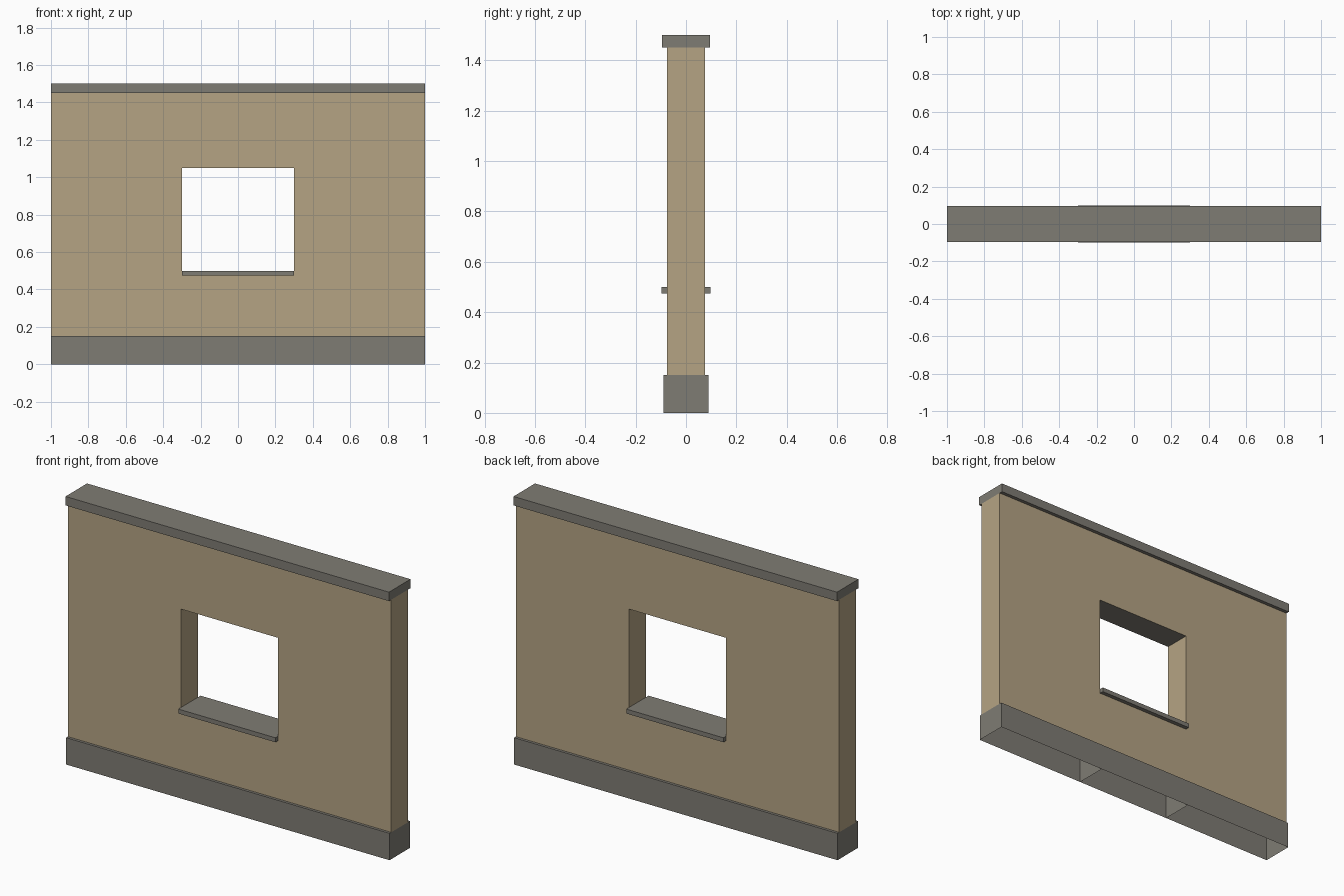
import bpy
import bmesh

if "Cube" in bpy.data.objects:
    bpy.data.objects.remove(bpy.data.objects["Cube"])


def material(name, rgb):
    m = bpy.data.materials.new(name)
    m.diffuse_color = (*rgb, 1.0)
    m.use_nodes = True
    m.node_tree.nodes["Principled BSDF"].inputs["Base Color"].default_value = m.diffuse_color
    return m


TAN = material("tan plaster", (0.462, 0.371, 0.231))
GREY = material("grey stone", (0.212, 0.202, 0.174))


def finish(name, bm, *mats):
    bmesh.ops.recalc_face_normals(bm, faces=bm.faces)
    mesh = bpy.data.meshes.new(name)
    bm.to_mesh(mesh)
    bm.free()
    for m in mats:
        mesh.materials.append(m)
    obj = bpy.data.objects.new(name, mesh)
    bpy.context.collection.objects.link(obj)
    return obj


def box(name, x0, x1, half_depth, z0, z1, mat, open_bottom=False):
    bm = bmesh.new()
    bmesh.ops.create_cube(bm, size=1)
    for v in bm.verts:
        v.co.x = x1 if v.co.x > 0 else x0
        v.co.y = half_depth if v.co.y > 0 else -half_depth
        v.co.z = z1 if v.co.z > 0 else z0
    if open_bottom:
        low = [f for f in bm.faces if all(v.co.z == f.verts[0].co.z for v in f.verts)
               and f.calc_center_median().z < (z0 + z1) / 2]
        bmesh.ops.delete(bm, geom=low, context='FACES_ONLY')
    return finish(name, bm, mat)


# Wall: rectangular frame around the window opening
def wall(half_depth):
    bm = bmesh.new()

    def ring(hx, z0, z1, y):
        return [bm.verts.new((x, y, z)) for x, z in
                ((-hx, z0), (hx, z0), (hx, z1), (-hx, z1))]

    outer = [ring(1.0, 0.15, 1.45, s * half_depth) for s in (-1, 1)]
    inner = [ring(0.3, 0.475, 1.05, s * half_depth) for s in (-1, 1)]
    for i in range(4):
        j = (i + 1) % 4
        for o, n in zip(outer, inner):            # front and back faces
            bm.faces.new((o[i], o[j], n[j], n[i]))
        for a, b in (outer, inner):               # ends and window reveals
            bm.faces.new((a[i], a[j], b[j], b[i]))
    bmesh.ops.recalc_face_normals(bm, faces=bm.faces)
    # stone underside above the window; faces buried in other parts removed
    buried = []
    for f in bm.faces:
        z = f.calc_center_median().z
        if abs(f.normal.z) > 0.9:
            if abs(z - 1.05) < 0.01:
                f.material_index = 1
            else:
                buried.append(f)
    bmesh.ops.delete(bm, geom=buried, context='FACES_ONLY')
    return finish("wall", bm, TAN, GREY)


wall(0.075)

# Plinth: three sections, hollow from below
for label, x0, x1 in (("left", -1, -0.3), ("middle", -0.3, 0.3), ("right", 0.3, 1)):
    box("plinth_" + label, x0, x1, 0.09, 0.0, 0.15, GREY, open_bottom=True)

# Coping along the top and window sill
box("coping", -1, 1, 0.095, 1.45, 1.5, GREY)
box("window_sill", -0.3, 0.3, 0.098, 0.475, 0.5, GREY)
